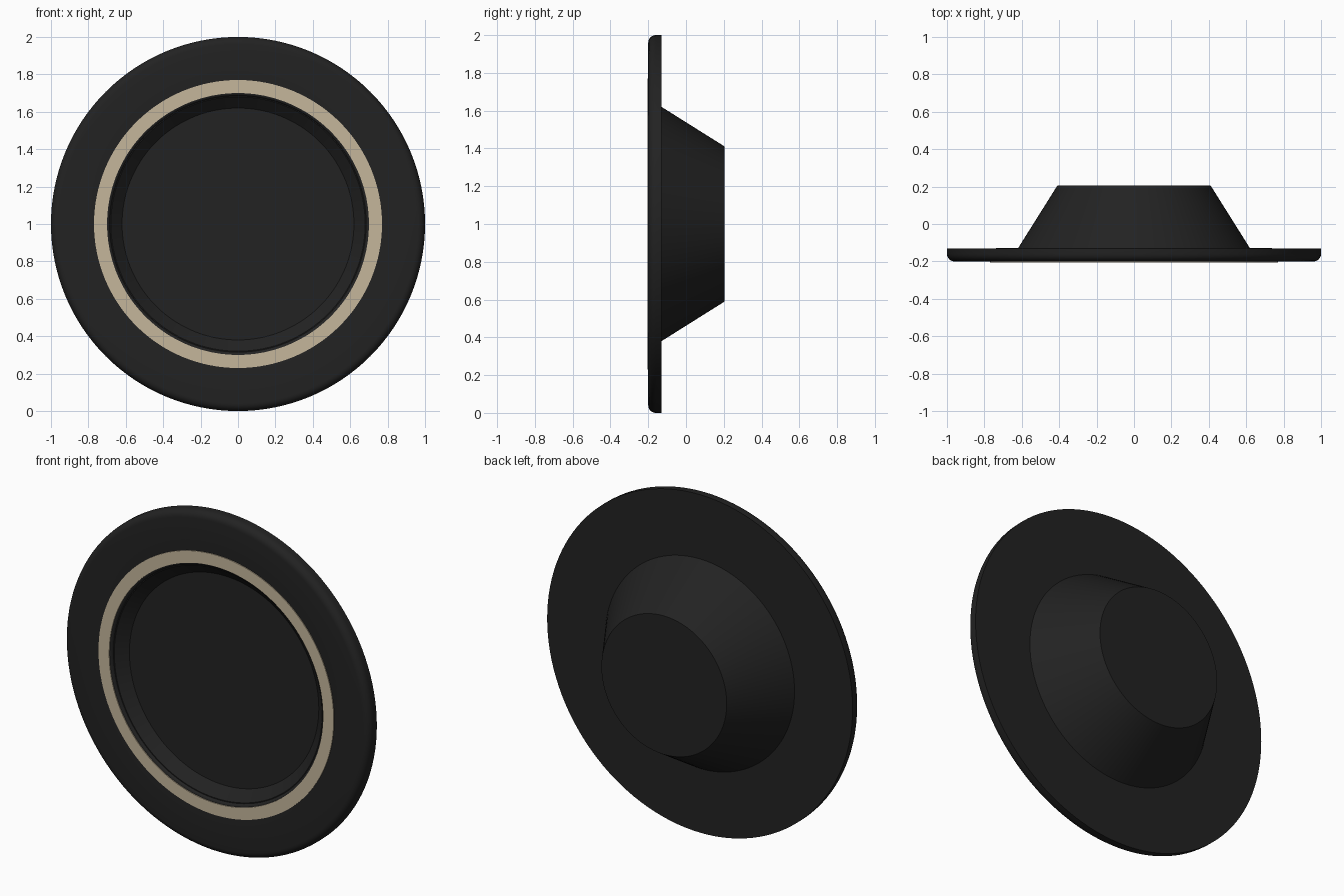
import bpy
import math

if "Cube" in bpy.data.objects:
    bpy.data.objects.remove(bpy.data.objects["Cube"], do_unlink=True)

SIDES = 128


def material(name, colour):
    mat = bpy.data.materials.new(name)
    mat.use_nodes = True
    mat.diffuse_color = (*colour, 1)
    mat.node_tree.nodes["Principled BSDF"].inputs["Base Color"].default_value = (*colour, 1)
    return mat


def lathe(name, profile, mat, closed=False):
    """Spin (radius, y) points around the front-to-back axis; radius 0 becomes a flat cap."""
    verts, faces, rings = [], [], []
    for r, y in profile:
        start = len(verts)
        for i in range(SIDES):
            a = 2 * math.pi * i / SIDES
            verts.append((r * math.cos(a), y, 1 + r * math.sin(a)))
        rings.append(list(range(start, start + SIDES)))
    pairs = list(zip(rings, rings[1:]))
    if closed:
        pairs.append((rings[-1], rings[0]))
    else:
        faces += [rings[0][::-1], rings[-1]]
    for a, b in pairs:
        for i in range(SIDES):
            j = (i + 1) % SIDES
            faces.append((a[i], a[j], b[j], b[i]))
    mesh = bpy.data.meshes.new(name)
    mesh.from_pydata(verts, [], faces)
    mesh.materials.append(mat)
    obj = bpy.data.objects.new(name, mesh)
    bpy.context.collection.objects.link(obj)
    bpy.ops.object.select_all(action="DESELECT")
    obj.select_set(True)
    bpy.context.view_layer.objects.active = obj
    # Consistent outward normals, then smooth curves with sharp edges
    bpy.ops.object.mode_set(mode="EDIT")
    bpy.ops.mesh.select_all(action="SELECT")
    bpy.ops.mesh.normals_make_consistent(inside=False)
    bpy.ops.object.mode_set(mode="OBJECT")
    bpy.ops.object.shade_smooth_by_angle(angle=math.radians(30))
    return obj


def arc(r, y, radius, start, end, steps=6):
    """Rounded corner in the profile, angles in degrees."""
    angles = [math.radians(start + (end - start) * i / steps) for i in range(steps + 1)]
    return [(r + radius * math.cos(a), y + radius * math.sin(a)) for a in angles]


black = material("matte black", (0.016, 0.016, 0.016))
tan = material("warm tan", (0.56, 0.47, 0.33))

# Dished body: recess floor, sloped wall, rounded lip, rounded rim, flat back, tapered rear boss
body = [(0.62, -0.13), (0.68, -0.185)]
body += arc(0.70, -0.185, 0.015, 180, 270, 4)
body += arc(0.96, -0.16, 0.04, 270, 360)
body += [(1.0, -0.13), (0.62, -0.13 + 0.0005), (0.41, 0.205)]
lathe("dished_body", body, black)

# Thin decorative ring standing just proud of the front face
lathe("accent_ring", [(0.70, -0.198), (0.70, -0.205), (0.77, -0.205), (0.77, -0.198)], tan, closed=True)
